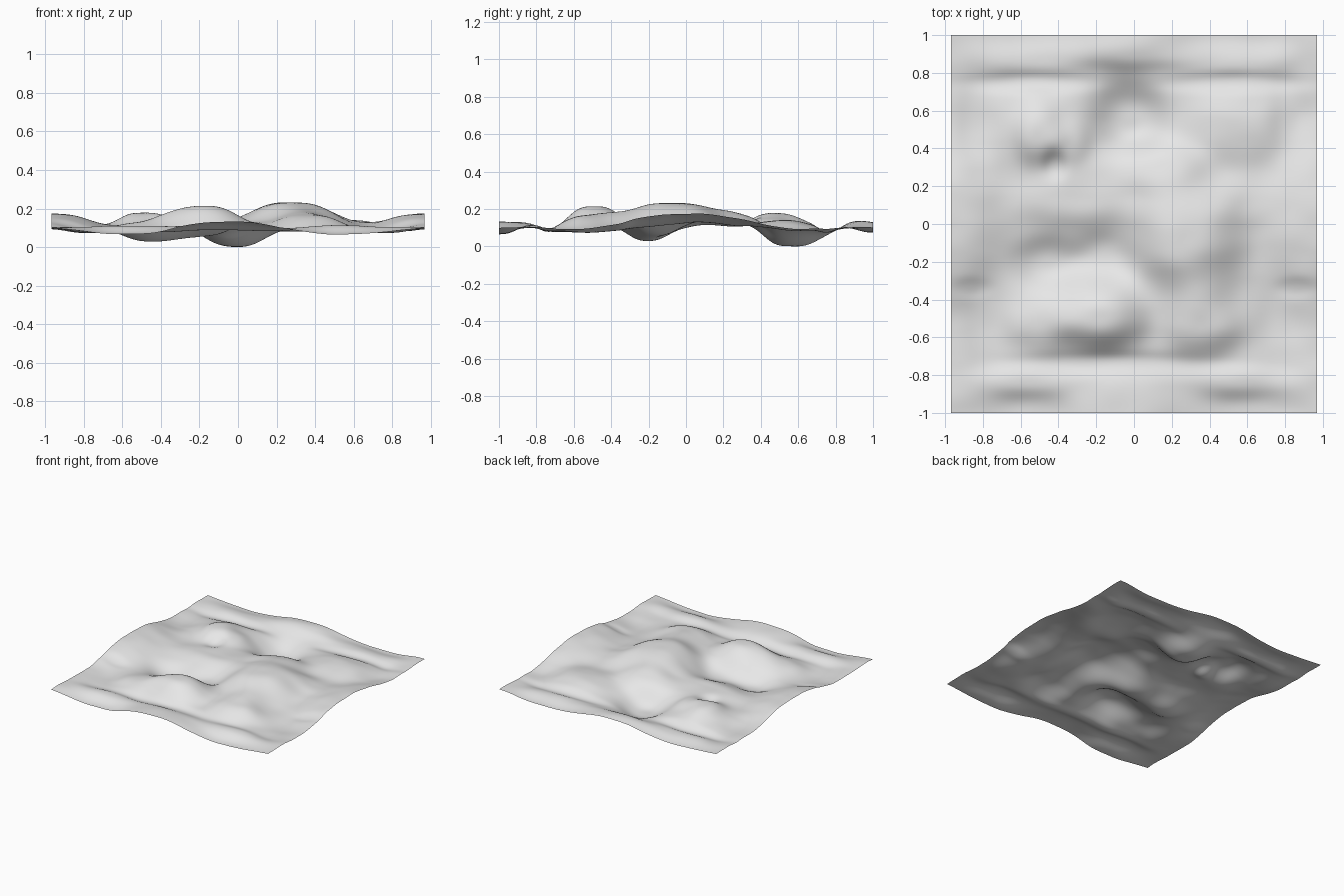
import bpy
import bmesh
import math
from mathutils import Vector, noise

cube = bpy.data.objects.get("Cube")
if cube:
    bpy.data.objects.remove(cube, do_unlink=True)

HALF_WIDTH, HALF_DEPTH = 0.97, 1.0
BASE_LEVEL = 0.088

# Landforms: x, y, height, reach in x, reach to the back, reach to the front
landforms = {
    "right summit": (0.28, -0.08, 0.145, 0.27, 0.33, 0.29),
    "right step": (0.58, 0.1, 0.025, 0.16, 0.2, 0.12),
    "right front knoll": (0.36, -0.53, 0.075, 0.2, 0.2, 0.15),
    "left front hill": (-0.18, -0.5, 0.127, 0.23, 0.19, 0.15),
    "left front shoulder": (-0.5, -0.53, 0.035, 0.17, 0.15, 0.13),
    "left hollow": (-0.45, -0.2, -0.057, 0.18, 0.12, 0.13),
    "hollow branch": (-0.16, -0.17, -0.035, 0.16, 0.11, 0.13),
    "middle plain": (-0.25, 0.12, 0.045, 0.4, 0.25, 0.14),
    "back hollow": (-0.02, 0.55, -0.09, 0.19, 0.2, 0.16),
    "hollow bulge": (0.15, 0.31, 0.05, 0.2, 0.13, 0.14),
    "back left plateau": (-0.48, 0.52, 0.035, 0.3, 0.2, 0.2),
    "back left hill": (-0.51, 0.46, 0.055, 0.12, 0.18, 0.13),
    "back left knoll": (-0.34, 0.43, 0.025, 0.1, 0.12, 0.11),
    "back left notch": (-0.42, 0.31, -0.02, 0.06, 0.07, 0.07),
    "back right hill": (0.54, 0.52, 0.05, 0.25, 0.2, 0.19),
    "back ridge": (0.0, 0.89, 0.02, 0.25, 0.1, 0.07),
    "front trough": (-0.15, -0.73, -0.015, 0.5, 0.05, 0.06),
    "front rim": (-0.06, -1.0, 0.044, 0.28, 0.25, 0.2),
    "back rim": (-0.06, 1.0, 0.035, 0.3, 0.2, 0.15),
}

# Landforms repeated on both sides of the sheet
paired_landforms = {
    "side rim": (0.97, 0.0, 0.085, 0.25, 0.4, 0.38),
    "side dent": (0.86, -0.34, -0.01, 0.1, 0.05, 0.05),
    "corner": (0.97, 1.0, 0.014, 0.2, 0.2, 0.3),
    "front corner": (0.97, -1.0, 0.014, 0.2, 0.3, 0.2),
    "side trough": (0.78, -0.5, -0.017, 0.12, 0.22, 0.25),
    "back side trough": (0.83, 0.55, -0.015, 0.1, 0.25, 0.22),
    "back step": (0.5, 0.87, 0.012, 0.33, 0.09, 0.07),
    "back trough": (0.55, 0.75, -0.018, 0.33, 0.05, 0.05),
    "front pad": (0.57, -0.83, 0.022, 0.28, 0.07, 0.08),
    "front edge dip": (0.58, -1.0, -0.022, 0.3, 0.1, 0.1),
    "back edge dip": (0.6, 1.0, -0.015, 0.3, 0.1, 0.1),
}

forms = list(landforms.values())
for x, *rest in paired_landforms.values():
    forms += [(x, *rest), (-x, *rest)]


def landform_height(x, y, form):
    """Flat-topped bump or hollow with separate slopes to the back and front."""
    cx, cy, height, reach_x, reach_back, reach_front = form
    reach_y = reach_back if y > cy else reach_front
    distance = ((x - cx) / reach_x) ** 2 + ((y - cy) / reach_y) ** 2
    return height * math.exp(-distance ** 1.4)


def surface_height(x, y):
    ripple = 0.006 * noise.noise(Vector((x * 5, y * 7, 0)))
    return BASE_LEVEL + ripple + sum(landform_height(x, y, f) for f in forms)


# Terrain sheet: an open grid raised by the landforms
bm = bmesh.new()
bmesh.ops.create_grid(bm, x_segments=128, y_segments=128, size=1)
for v in bm.verts:
    v.co.x *= HALF_WIDTH
    v.co.y *= HALF_DEPTH
    v.co.z = surface_height(v.co.x, v.co.y)

# Rest the deepest hollow on the ground
low = min(v.co.z for v in bm.verts)
bmesh.ops.translate(bm, verts=bm.verts, vec=(0, 0, -low))
for f in bm.faces:
    f.smooth = True

mesh = bpy.data.meshes.new("terrain_sheet")
bm.to_mesh(mesh)
bm.free()
terrain = bpy.data.objects.new("terrain_sheet", mesh)
bpy.context.collection.objects.link(terrain)

# Plain grey surface
grey = bpy.data.materials.new("light_grey")
grey.use_nodes = True
colour = (0.8, 0.8, 0.8, 1)
grey.diffuse_color = colour
grey.node_tree.nodes["Principled BSDF"].inputs["Base Color"].default_value = colour
mesh.materials.append(grey)
